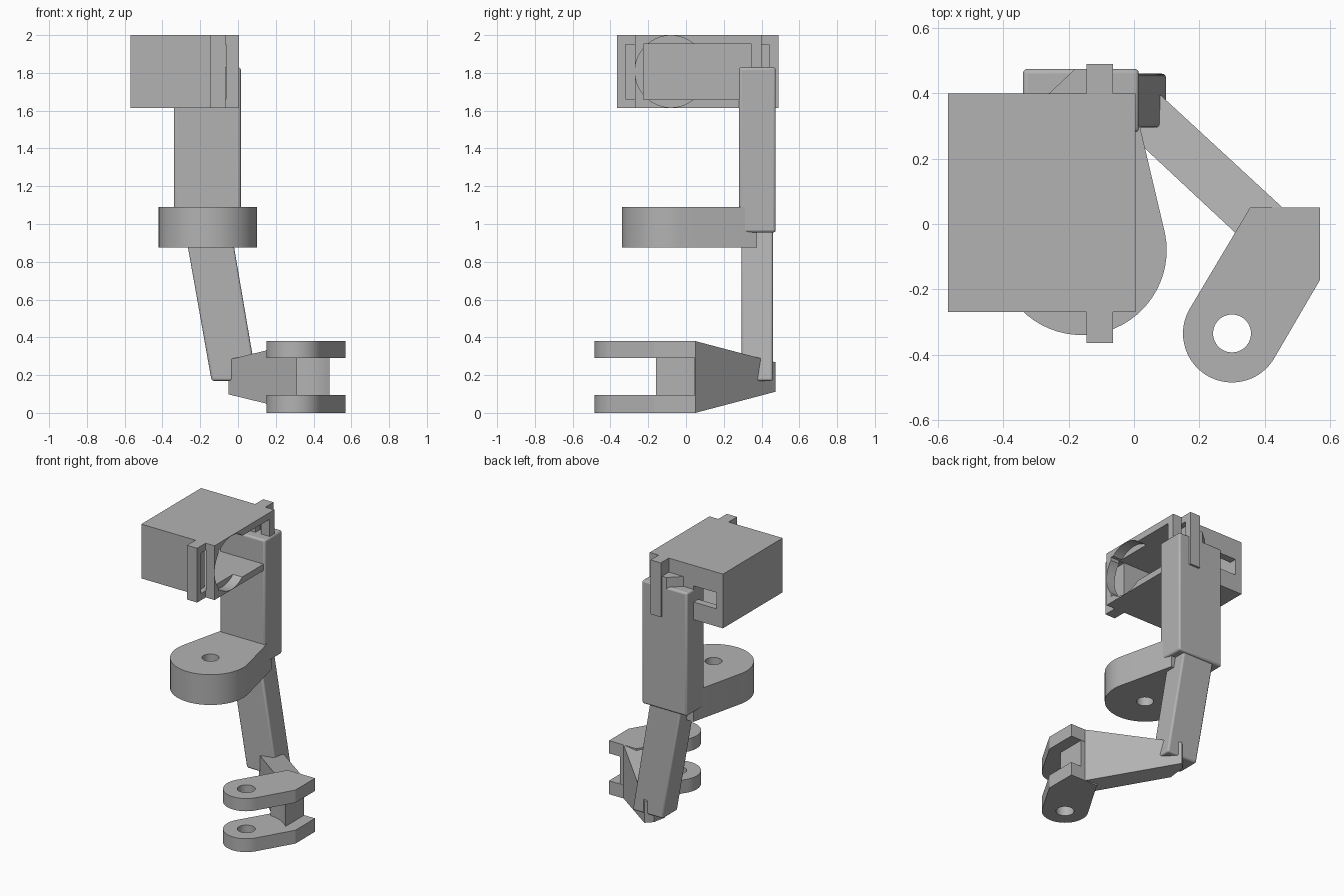
import bpy, bmesh, math
from mathutils import Vector
from mathutils.geometry import convex_hull_2d

cube = bpy.data.objects.get("Cube")
if cube:
    bpy.data.objects.remove(cube, do_unlink=True)

grey = bpy.data.materials.new("plain_grey")
grey.use_nodes = True
grey.diffuse_color = (0.45, 0.45, 0.45, 1)
grey.node_tree.nodes["Principled BSDF"].inputs["Base Color"].default_value = (0.45, 0.45, 0.45, 1)

# Which coordinate order each extrusion axis uses
ORDER = {"z": lambda a, b, h: (a, b, h),
         "y": lambda a, b, h: (a, h, b),
         "x": lambda a, b, h: (h, a, b)}


def prism(name, pts, low, high, axis="z"):
    """Extrude a flat outline between two levels along an axis."""
    bm = bmesh.new()
    place = ORDER[axis]
    rings = [[bm.verts.new(place(p[0], p[1], h)) for p in pts] for h in (low, high)]
    bm.faces.new(rings[0])
    bm.faces.new(rings[1])
    n = len(pts)
    for i in range(n):
        j = (i + 1) % n
        bm.faces.new((rings[0][i], rings[0][j], rings[1][j], rings[1][i]))
    bmesh.ops.recalc_face_normals(bm, faces=bm.faces)
    mesh = bpy.data.meshes.new(name)
    bm.to_mesh(mesh)
    bm.free()
    mesh.materials.append(grey)
    ob = bpy.data.objects.new(name, mesh)
    bpy.context.collection.objects.link(ob)
    return ob


def rect(x0, x1, y0, y1):
    return [(x0, y0), (x1, y0), (x1, y1), (x0, y1)]


def circle(cx, cy, r, n=64):
    return [(cx + r * math.cos(math.tau * i / n), cy + r * math.sin(math.tau * i / n))
            for i in range(n)]


def hull(pts):
    return [pts[i] for i in convex_hull_2d([Vector(p) for p in pts])]


def activate(ob):
    bpy.ops.object.select_all(action="DESELECT")
    ob.select_set(True)
    bpy.context.view_layer.objects.active = ob


def cut(ob, *cutters):
    """Subtract each cutter and discard it."""
    for c in cutters:
        c.hide_render = True
        mod = ob.modifiers.new("cut", "BOOLEAN")
        mod.operation = "DIFFERENCE"
        mod.solver = "EXACT"
        mod.object = c
        activate(ob)
        bpy.ops.object.modifier_apply(modifier=mod.name)
        bpy.data.objects.remove(c, do_unlink=True)


def bevel(ob, width):
    mod = ob.modifiers.new("soft_edges", "BEVEL")
    mod.width = width
    mod.segments = 3


# Motor housing with side tabs, drawn as one plan outline
BOTTOM, TOP = 1.615, 2.0
plan = [(-0.57, -0.27), (-0.145, -0.27), (-0.145, -0.365), (-0.065, -0.365),
        (-0.065, -0.27), (0.005, -0.27), (0.005, 0.40), (-0.065, 0.40),
        (-0.065, 0.49), (-0.145, 0.49), (-0.145, 0.40), (-0.57, 0.40)]
housing = prism("motor_housing", plan, BOTTOM, TOP)
cut(housing,
    prism("cavity_cutter", rect(-0.52, 0.1, -0.225, 0.348), 1.66, 1.952),
    prism("round_cutter", circle(-0.08, 1.8075, 0.19), -0.067, 0.1, "x"),
    prism("flange_cutter", rect(-0.105, -0.063, -0.32, 0.44), 1.662, 1.95),
    prism("window_cutter", rect(-0.52, -0.34, 0.30, 0.45), 1.74, 1.855))

# Upright column behind the housing, with a small pad on top
column = prism("upright_column", rect(-0.34, 0.015, 0.28, 0.475), 0.955, 1.83)
bevel(column, 0.014)
prism("column_pad", [(-0.265, 0.395), (-0.1, 0.395), (-0.1, 0.475), (-0.18, 0.475)], 1.8, 1.9)

# Rounded paddle with a pivot hole
paddle = prism("pivot_paddle",
               hull(circle(-0.16, -0.08, 0.26) + [(-0.32, 0.375), (0, 0.375)]), 0.875, 1.09)
cut(paddle, prism("paddle_hole_cutter", circle(-0.16, -0.08, 0.055, 32), 0.8, 1.2))

# Slanted lower arm
arm = prism("slanted_arm", [(-0.14, 0.17), (0.10, 0.17), (-0.04, 0.99), (-0.285, 0.99)],
            0.295, 0.46, "y")
bevel(arm, 0.012)

# Tapered link that widens in height toward the fork
along = Vector((0.736, -0.677))
link = prism("tapered_link", [(-0.05, 0.309), (0.352, -0.066), (0.455, 0.05),
                              (-0.006, 0.475), (-0.05, 0.43)], 0, 1)
for v in link.data.vertices:
    half = min(0.19, 0.136 + 0.179 * v.co.xy.dot(along))
    v.co.z = 0.19 + (half if v.co.z > 0.5 else -half)

# Fork plates with a shared pin hole
PIN = (0.30, -0.335)
fork = hull(circle(*PIN, 0.15) + [(0.355, 0.05), (0.57, 0.05), (0.57, -0.17)])
for name, low, high in (("lower_fork", 0, 0.095), ("upper_fork", 0.29, 0.38)):
    plate = prism(name, fork, low, high)
    cut(plate, prism("pin_cutter", circle(*PIN, 0.058, 48), low - 0.1, high + 0.1))

# Web joining the fork plates, hollowed around the pin
web = prism("fork_web", [(0.31, -0.03), (0.355, 0.048), (0.485, 0.048),
                         (0.485, -0.3), (0.31, -0.3)], 0.09, 0.295)
cut(web, prism("web_cutter", circle(*PIN, 0.255), -0.1, 0.5))

# Smooth the round walls and keep the corners sharp
for ob in (housing, column, paddle, arm, web,
           bpy.data.objects["lower_fork"], bpy.data.objects["upper_fork"]):
    activate(ob)
    bpy.ops.object.shade_smooth_by_angle(angle=math.radians(30))
